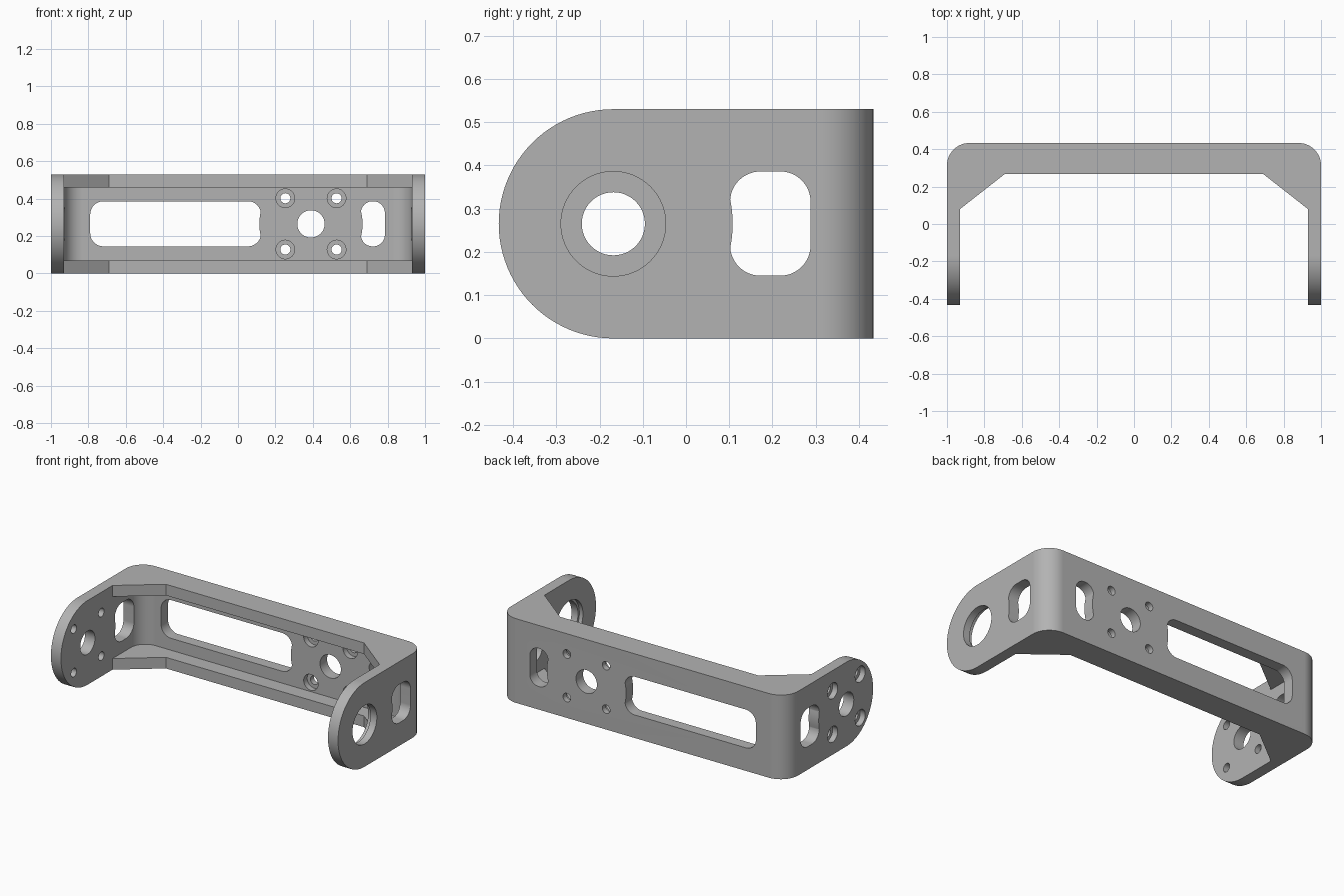
import bpy, bmesh
from math import sin, cos, pi, radians

cube = bpy.data.objects.get("Cube")
if cube:
    bpy.data.objects.remove(cube)

H = 0.53          # bracket height
MID = H / 2
T = 0.07          # wall thickness
BACK = 0.433      # rear face
PIVOT = -0.168    # pivot axis depth
HUB = 0.39        # bolt pattern centre on the rear wall
BOLT = 0.137      # bolt offset from a pattern centre


def arc(cx, cy, r, a0, a1, n=12):
    steps = [radians(a0 + (a1 - a0) * i / n) for i in range(n + 1)]
    return [(cx + r * cos(a), cy + r * sin(a)) for a in steps]


def circle(cx, cy, r, n=48):
    return arc(cx, cy, r, 0, 360, n)[:-1]


def slot(x0, x1, y0, y1, r):
    return (arc(x1 - r, y1 - r, r, 0, 90) + arc(x0 + r, y1 - r, r, 90, 180)
            + arc(x0 + r, y0 + r, r, 180, 270) + arc(x1 - r, y0 + r, r, 270, 360))


def prism(name, points, axis, lo, hi):
    """Extrude a flat outline along an axis."""
    place = {"x": lambda p, d: (d, p[0], p[1]),
             "y": lambda p, d: (p[0], d, p[1]),
             "z": lambda p, d: (p[0], p[1], d)}[axis]
    bm = bmesh.new()
    a = [bm.verts.new(place(p, lo)) for p in points]
    b = [bm.verts.new(place(p, hi)) for p in points]
    bm.faces.new(a)
    bm.faces.new(b)
    for i in range(len(a)):
        j = (i + 1) % len(a)
        bm.faces.new((a[i], a[j], b[j], b[i]))
    bmesh.ops.recalc_face_normals(bm, faces=bm.faces)
    mesh = bpy.data.meshes.new(name)
    bm.to_mesh(mesh)
    bm.free()
    ob = bpy.data.objects.new(name, mesh)
    bpy.context.collection.objects.link(ob)
    return ob


def boolean(target, tool, operation="DIFFERENCE"):
    bpy.context.view_layer.objects.active = target
    mod = target.modifiers.new("cut", "BOOLEAN")
    mod.operation = operation
    mod.solver = "EXACT"
    mod.object = tool
    bpy.ops.object.modifier_apply(modifier=mod.name)
    bpy.data.objects.remove(tool)


# U-shaped body with rounded rear corners and braced inner corners
R = 0.12
inner = 1 - T
outline = ([(-1, -0.6)] + [(inner * -1, -0.6), (-inner, 0.08), (-0.69, 0.268),
           (0.69, 0.268), (inner, 0.08), (inner, -0.6), (1, -0.6)]
           + arc(1 - R, BACK - R, R, 0, 90) + arc(R - 1, BACK - R, R, 90, 180))
bracket = prism("bracket", outline, "z", -0.1, H + 0.1)

# Side silhouette: round front ends, flat top and bottom
side = arc(PIVOT, MID, MID, 90, 270, 48) + [(0.6, 0), (0.6, H)]
boolean(bracket, prism("side_shape", side, "x", -1.2, 1.2), "INTERSECT")

# Pocket between the upper and lower flanges
r = 0.1
pocket = ([(-inner, -0.7), (inner, -0.7)]
          + arc(inner - r, BACK - T - r, r, 0, 90)
          + arc(r - inner, BACK - T - r, r, 90, 180))
boolean(bracket, prism("pocket", pocket, "z", T, H - T))

# Slots, each trimmed by a round land around the nearby hub
z0, z1 = 0.145, 0.386
for name, pts, axis, lo, hi, hub in (
        ("long_slot", slot(-0.79, 0.123, z0, z1, 0.07), "y", 0.2, 0.6, HUB),
        ("short_slot", slot(0.657, 0.785, z0, z1, 0.062), "y", 0.2, 0.6, HUB),
        ("side_slots", slot(0.102, 0.288, z0, z1, 0.07), "x", -1.2, 1.2, PIVOT)):
    cutter = prism(name, pts, axis, lo, hi)
    land = prism("land", circle(hub, MID, 0.276, 96), axis, lo - 0.1, hi + 0.1)
    boolean(cutter, land)
    boolean(bracket, cutter)

# Hub holes on the rear wall and right plate, with counterbored bolt holes
for axis, c, lo, hi, bore_lo, bore_hi in (
        ("y", HUB, 0.3, 0.6, 0.3, BACK - T / 2),
        ("x", PIVOT, -1.2, -0.8, -1.2, -1 + T / 2)):
    boolean(bracket, prism("hub_hole", circle(c, MID, 0.073), axis, lo, hi))
    for sx in (-1, 1):
        for sz in (-1, 1):
            x, z = c + sx * BOLT, MID + sz * BOLT
            boolean(bracket, prism("bore", circle(x, z, 0.05, 32), axis, bore_lo, bore_hi))
            boolean(bracket, prism("bolt", circle(x, z, 0.027, 24), axis, lo, hi))

# Bearing hole in the left plate with a shallow inner recess
boolean(bracket, prism("bearing", circle(PIVOT, MID, 0.121, 64), "x", 0.8, 1.2))
boolean(bracket, prism("recess", circle(PIVOT, MID, 0.135, 64), "x", 0.8, inner + 0.025))

# Plain grey finish
grey = bpy.data.materials.new("grey")
grey.use_nodes = True
grey.diffuse_color = (0.45, 0.45, 0.45, 1)
grey.node_tree.nodes["Principled BSDF"].inputs["Base Color"].default_value = (0.45, 0.45, 0.45, 1)
bracket.data.materials.clear()
bracket.data.materials.append(grey)
for poly in bracket.data.polygons:
    poly.material_index = 0

# Smooth curves, crisp edges
bpy.ops.object.select_all(action="DESELECT")
bracket.select_set(True)
bpy.context.view_layer.objects.active = bracket
bpy.ops.object.shade_smooth_by_angle(angle=radians(30))
weighted = bracket.modifiers.new("weighted_normals", "WEIGHTED_NORMAL")
weighted.keep_sharp = True
